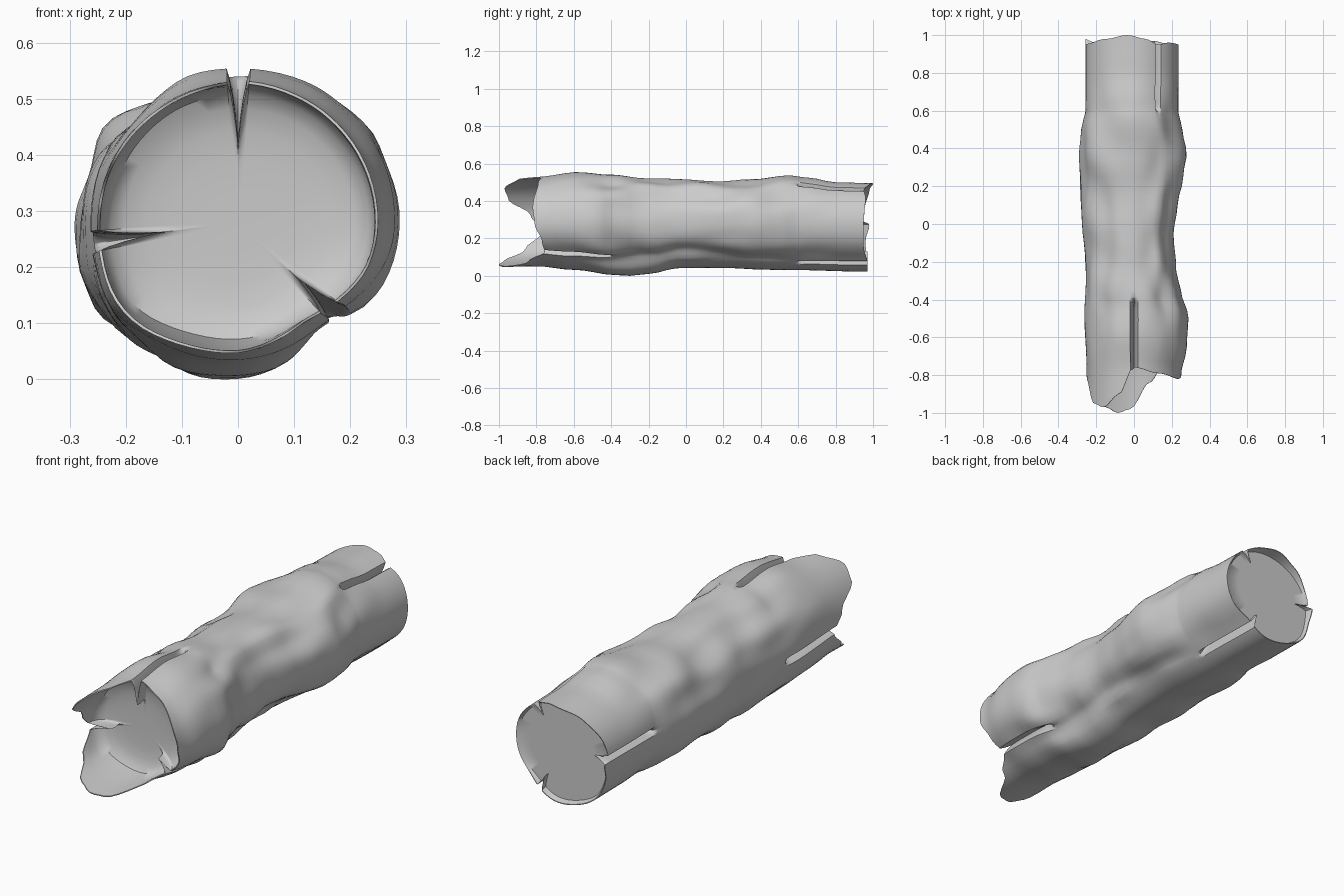
import bpy, bmesh, math
from mathutils import noise, Vector

if "Cube" in bpy.data.objects:
    bpy.data.objects.remove(bpy.data.objects["Cube"])


def smooth(t):
    return t * t * (3 - 2 * t)


def interp(keys, v):
    if v <= keys[0][0]:
        return keys[0][1]
    for (a, p), (b, q) in zip(keys, keys[1:]):
        if v <= b:
            return p + (q - p) * smooth((v - a) / (b - a))
    return keys[-1][1]


# Silhouette profiles along the trunk: (y, extent)
TOP = [(-1, .525), (-.8, .53), (-.58, .555), (-.4, .54), (-.2, .52), (0, .515), (.2, .505),
       (.35, .515), (.55, .537), (.65, .525), (.8, .5), (1, .495)]
BOTTOM = [(-1, .045), (-.8, .05), (-.6, .03), (-.4, .004), (-.3, 0), (-.2, .01), (-.05, .04),
          (.2, .04), (.5, .03), (1, .02)]
RIGHT = [(-.8, .25), (-.65, .28), (-.5, .287), (-.35, .25), (-.25, .225), (-.05, .21),
         (.1, .23), (.25, .26), (.37, .28), (.5, .255), (.6, .235), (1, .235)]
LEFT = [(-.8, .25), (-.5, .26), (-.2, .255), (0, .275), (.2, .28), (.37, .29), (.5, .28),
        (.6, .257), (1, .255)]
# Ragged end outlines: (angle, y)
FRONT_RIM = [(0, -.81), (20, -.82), (60, -.79), (89, -.76), (92, -.77), (108, -.9), (130, -.97),
             (148, -.95), (170, -.83), (189, -.77), (192, -.77), (215, -.86), (235, -.97),
             (250, -1), (265, -.98), (290, -.84), (313, -.755), (335, -.77), (360, -.81)]
BACK_RIM = [(0, .95), (40, .96), (57, .95), (75, .98), (98, 1), (125, .98), (160, .955),
            (176, .95), (182, .98), (200, .96), (240, .97), (297, .97), (330, .95), (360, .95)]
# Splits: (angle, depth fraction, half width in degrees)
FRONT_SPLITS = [(90, .47, 4.5), (188, .47, 4.5), (314, .3, 4.5)]
BACK_SPLITS = [(57, .26, 4.2), (177, .26, 4.2), (297, .26, 4.2)]
CZ = .28


def ang_diff(a, b):
    return (a - b + 180) % 360 - 180


def groove(a, splits, fade):
    g = 0
    for s, depth, w in splits:
        d = abs(ang_diff(a, s)) / w
        if d < 1:
            g = max(g, depth * (1 - d) ** 1.3)
    return g * fade


def point(a, y, scale=1.0, y_out=None):
    """Trunk surface point at angle a (degrees) and length position y."""
    c, s = math.cos(math.radians(a)), math.sin(math.radians(a))
    ex = interp(RIGHT, y) if c > 0 else interp(LEFT, y)
    ez = interp(TOP, y) - CZ if s > 0 else CZ - interp(BOTTOM, y)
    corner = (2 * s * c) ** 2
    end = min(1, max(0, (.8 - abs(y)) / .4))
    k = 1 + .07 * math.exp(-(ang_diff(a, 220) / 22) ** 2)
    k -= .1 * math.exp(-(ang_diff(a, 308) / 24) ** 2)
    k += .13 * (.15 + .85 * corner) * end * noise.noise(Vector((c * 2, y * 5, s * 2)))
    g = groove(a, FRONT_SPLITS, smooth(min(1, max(0, (-.39 - y) / .05))))
    g += groove(a, BACK_SPLITS, smooth(min(1, max(0, (y - .59) / .03))))
    k = (k - g * min(1, scale * scale * 1.1)) * scale
    return Vector((c * ex * k, y if y_out is None else y_out, CZ + s * ez * k))


# Angles: even spacing plus extra samples at each split
angles = {i * 5.0 for i in range(72)}
for s, _, w in FRONT_SPLITS + BACK_SPLITS:
    angles = {a for a in angles if abs(ang_diff(a, s)) > w + .8}
    angles |= {(s + w * f) % 360 for f in (-1.1, -1, -.75, -.5, -.25, -.08, 0, .08, .25, .5, .75, 1, 1.1)}
angles = sorted(angles | {0.0, 270.0})

rings = []
front = [interp(FRONT_RIM, a) for a in angles]
back = [interp(BACK_RIM, a) for a in angles]

# Dished front face, then the thin inside of the bark lobes
CAP_F, CAP_B = -.70, .945
for sc, dy in ((.2, 0), (.45, -.001), (.65, -.005), (.8, -.014), (.9, -.027)):
    rings.append([point(a, -.75, sc, CAP_F + dy) for a in angles])
for t, sc in ((.25, .955), (.6, .97), (1, .98)):
    rings.append([point(a, -.74 + (f + .74) * t, sc) for a, f in zip(angles, front)])
# Ragged front bark
for t in (1, .75, .5, .25, 0):
    rings.append([point(a, -.7 + (f + .7) * t) for a, f in zip(angles, front)])
# Main trunk
for y in [-.65, -.6, -.55, -.5, -.46, -.44, -.42, -.4, -.385, -.35] + [-.3 + .05 * i for i in range(18)] + \
         [.585, .595, .605, .62, .65, .7, .75, .8, .85, .9]:
    rings.append([point(a, y) for a in angles])
# Ragged back bark and flat back face
for t in (.5, 1):
    rings.append([point(a, .9 + (b - .9) * t) for a, b in zip(angles, back)])
rings.append([point(a, b, .985) for a, b in zip(angles, back)])
for sc in (.95, .7, .4, .15):
    rings.append([point(a, .95, sc, CAP_B) for a in angles])

bm = bmesh.new()
vr = [[bm.verts.new(p) for p in r] for r in rings]
n = len(angles)
for r0, r1 in zip(vr, vr[1:]):
    for i in range(n):
        j = (i + 1) % n
        bm.faces.new((r0[i], r0[j], r1[j], r1[i]))
for ring, y in ((vr[0], CAP_F), (vr[-1], CAP_B)):
    c = bm.verts.new((0, y, CZ))
    for i in range(n):
        bm.faces.new((ring[i], ring[(i + 1) % n], c))
bmesh.ops.recalc_face_normals(bm, faces=bm.faces)

# Rest on the ground
low = min(v.co.z for v in bm.verts)
bmesh.ops.translate(bm, verts=bm.verts, vec=(0, 0, -low))
me = bpy.data.meshes.new("log")
bm.to_mesh(me)
bm.free()
log = bpy.data.objects.new("log", me)
bpy.context.collection.objects.link(log)
bpy.context.view_layer.objects.active = log
log.select_set(True)
bpy.ops.object.shade_smooth_by_angle(angle=math.radians(50))
